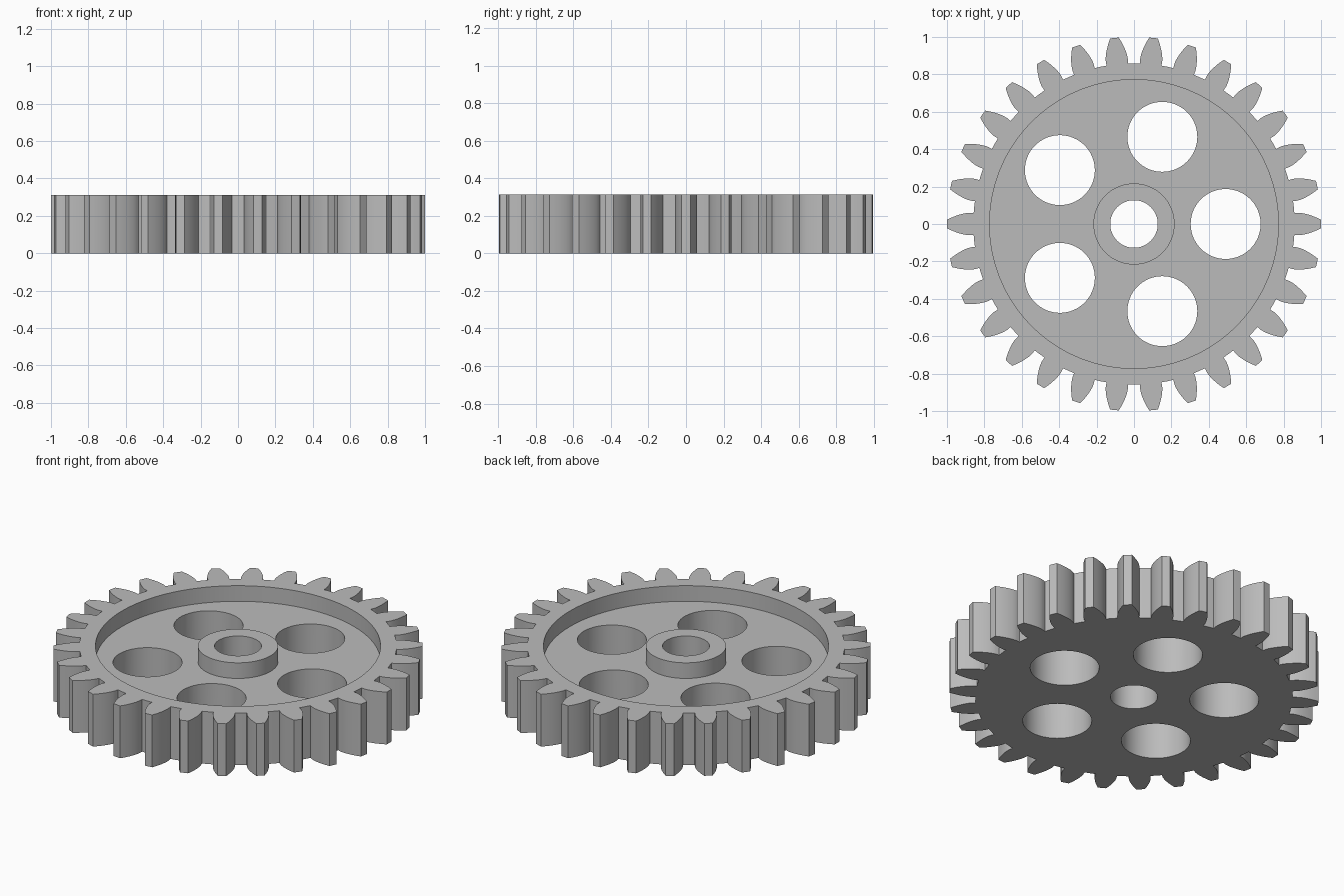
import bpy
import bmesh
from math import sin, cos, tan, acos, pi, radians

cube = bpy.data.objects.get("Cube")
if cube:
    bpy.data.objects.remove(cube, do_unlink=True)

# Proportions
TEETH = 30
MODULE = 2 / (TEETH + 2)
HEIGHT = 5 * MODULE
FLOOR = 0.219
RIM_R, HUB_R, BORE_R = 0.772, 0.217, 0.127
HOLE_R, HOLE_ORBIT, HOLES = 0.187, 0.49, 5
PRESSURE = radians(20)
FLANK_STEPS = 8

steel = bpy.data.materials.new("plain grey")
steel.use_nodes = True
GREY = (0.5, 0.5, 0.5, 1)
steel.diffuse_color = GREY
steel.node_tree.nodes["Principled BSDF"].inputs["Base Color"].default_value = GREY


def polar(r, a, z=0):
    return (r * cos(a), r * sin(a), z)


def circle(r, steps=96, centre=(0, 0)):
    return [(centre[0] + r * cos(2 * pi * i / steps),
             centre[1] + r * sin(2 * pi * i / steps)) for i in range(steps)]


def mesh_object(name, bm):
    bmesh.ops.recalc_face_normals(bm, faces=bm.faces)
    mesh = bpy.data.meshes.new(name)
    bm.to_mesh(mesh)
    bm.free()
    mesh.materials.append(steel)
    obj = bpy.data.objects.new(name, mesh)
    bpy.context.collection.objects.link(obj)
    return obj


def prism(name, outline, z0, z1):
    bm = bmesh.new()
    face = bm.faces.new([bm.verts.new((p[0], p[1], z0)) for p in outline])
    top = bmesh.ops.extrude_face_region(bm, geom=[face])["geom"]
    bmesh.ops.translate(bm, vec=(0, 0, z1 - z0),
                        verts=[v for v in top if isinstance(v, bmesh.types.BMVert)])
    return mesh_object(name, bm)


def ring(name, inner, outer, z0, z1):
    bm = bmesh.new()
    section = ((inner, z0), (outer, z0), (outer, z1), (inner, z1))
    loops = [[bm.verts.new((x, y, z)) for x, y in circle(r, 128)] for r, z in section]
    for k, a in enumerate(loops):
        b = loops[(k + 1) % len(loops)]
        for i in range(len(a)):
            j = (i + 1) % len(a)
            bm.faces.new((a[i], a[j], b[j], b[i]))
    return mesh_object(name, bm)


def cut(target, cutter):
    cutter.hide_render = True
    mod = target.modifiers.new("cut", "BOOLEAN")
    mod.operation, mod.solver, mod.object = "DIFFERENCE", "EXACT", cutter
    bpy.context.view_layer.objects.active = target
    bpy.ops.object.modifier_apply(modifier=mod.name)
    bpy.data.objects.remove(cutter, do_unlink=True)


# Involute tooth outline
def involute(a):
    return tan(a) - a


def gear_outline():
    pitch_r = MODULE * TEETH / 2
    base_r, tip_r = pitch_r * cos(PRESSURE), pitch_r + MODULE
    root_r = pitch_r - 1.25 * MODULE
    half = pi / (2 * TEETH) + involute(PRESSURE)
    flank = [(root_r, half)]
    for i in range(FLANK_STEPS + 1):
        r = base_r + (tip_r - base_r) * (i / FLANK_STEPS) ** 1.5
        flank.append((r, half - involute(acos(min(1, base_r / r)))))
    points = []
    for t in range(TEETH):
        mid = 2 * pi * t / TEETH
        points += [polar(r, mid - a) for r, a in flank]
        points.append(polar(tip_r, mid))
        points += [polar(r, mid + a) for r, a in reversed(flank)]
        points.append(polar(root_r, mid + pi / TEETH))
    return points


gear = prism("toothed_wheel", gear_outline(), 0, HEIGHT)

# Recess around the hub, central bore and lightening holes
cut(gear, ring("recess_cutter", HUB_R, RIM_R, FLOOR, HEIGHT + 0.1))
cut(gear, prism("bore_cutter", circle(BORE_R, 64), -0.1, HEIGHT + 0.1))
for i in range(HOLES):
    centre = polar(HOLE_ORBIT, 2 * pi * i / HOLES)
    cut(gear, prism("hole_cutter", circle(HOLE_R, 64, centre), -0.1, HEIGHT + 0.1))

# Smooth curved walls, crisp rims
bpy.ops.object.select_all(action="DESELECT")
gear.select_set(True)
bpy.context.view_layer.objects.active = gear
bpy.ops.object.shade_smooth_by_angle(angle=radians(25))
